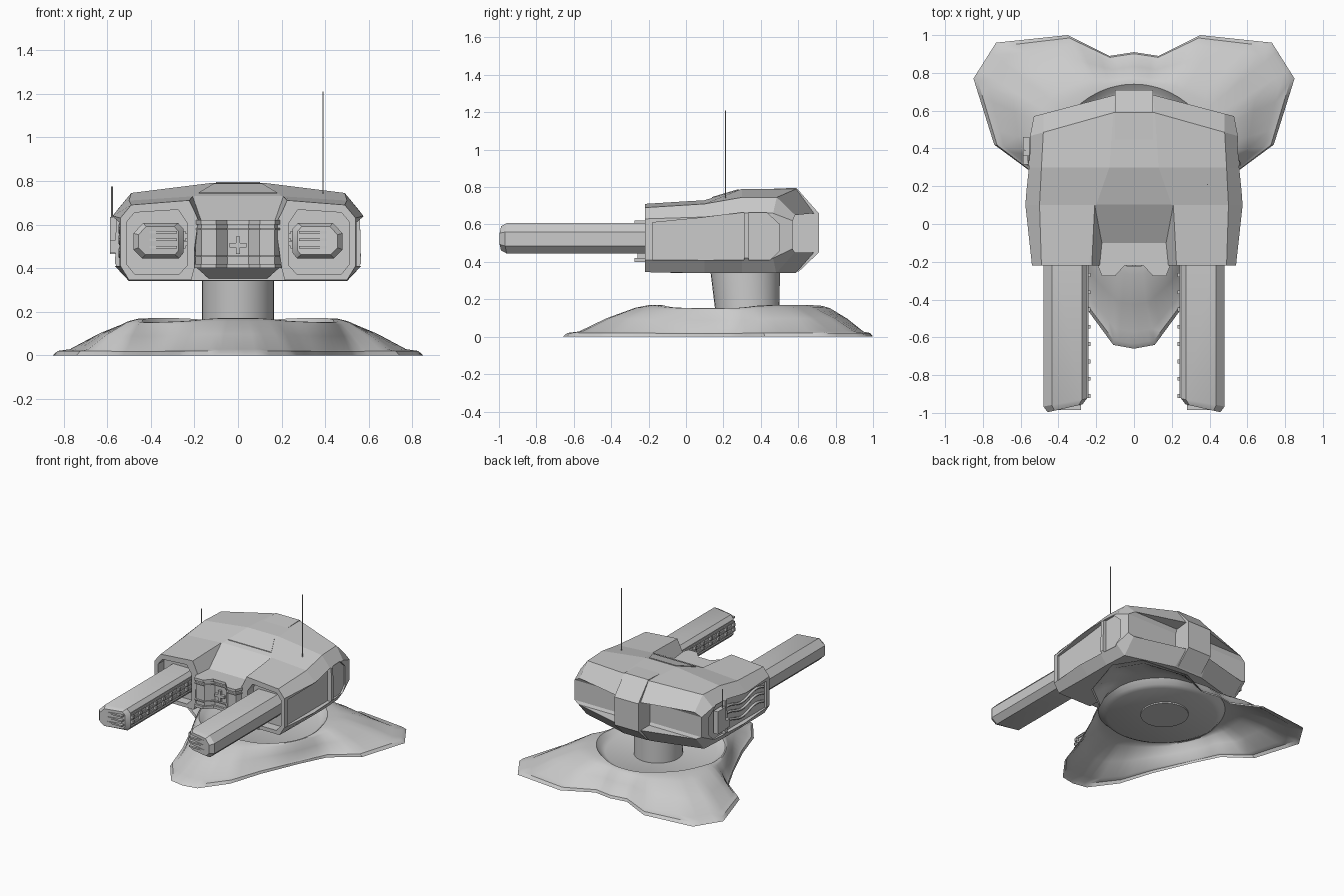
import bpy, bmesh, math
from mathutils import Vector

cube = bpy.data.objects.get("Cube")
if cube:
    bpy.data.objects.remove(cube, do_unlink=True)

grey = bpy.data.materials.new("light_grey")
grey.use_nodes = True
grey.diffuse_color = (0.6, 0.6, 0.6, 1)
grey.node_tree.nodes["Principled BSDF"].inputs["Base Color"].default_value = (0.6, 0.6, 0.6, 1)


def loft(name, loops, caps="ngon"):
    """Skin closed loops of points; caps: ngon, ladder, or last."""
    bm = bmesh.new()
    rings = [[bm.verts.new(p) for p in loop] for loop in loops]
    n = len(rings[0])
    for a, b in zip(rings, rings[1:]):
        for i in range(n):
            j = (i + 1) % n
            bm.faces.new((a[i], a[j], b[j], b[i]))
    for ring in ([rings[-1]] if caps == "last" else [rings[0], rings[-1]]):
        if caps == "ladder":
            for i in range(n // 2 - 1):
                bm.faces.new((ring[i], ring[i + 1], ring[n - 2 - i], ring[n - 1 - i]))
        else:
            bm.faces.new(ring)
    bmesh.ops.recalc_face_normals(bm, faces=bm.faces)
    mesh = bpy.data.meshes.new(name)
    bm.to_mesh(mesh)
    bm.free()
    mesh.materials.append(grey)
    obj = bpy.data.objects.new(name, mesh)
    bpy.context.collection.objects.link(obj)
    return obj


def prism(name, pts, axis, a, b):
    def place(p, h):
        return {"x": (h, p[0], p[1]), "y": (p[0], h, p[1]), "z": (p[0], p[1], h)}[axis]
    return loft(name, [[place(p, h) for p in pts] for h in (a, b)])


def box(name, c, s):
    x, y = s[0] / 2, s[1] / 2
    pts = [(c[0] - x, c[1] - y), (c[0] + x, c[1] - y), (c[0] + x, c[1] + y), (c[0] - x, c[1] + y)]
    return prism(name, pts, "z", c[2] - s[2] / 2, c[2] + s[2] / 2)


def mirrored(half):
    return half + [(-p[0],) + tuple(p[1:]) for p in reversed(half)]


def tube(name, points, radius):
    cu = bpy.data.curves.new(name, "CURVE")
    cu.dimensions = "3D"
    cu.bevel_depth = radius
    cu.bevel_resolution = 1
    cu.use_fill_caps = True
    sp = cu.splines.new("POLY")
    sp.points.add(len(points) - 1)
    for q, p in zip(sp.points, points):
        q.co = (*p, 1)
    cu.materials.append(grey)
    obj = bpy.data.objects.new(name, cu)
    bpy.context.collection.objects.link(obj)
    return obj


def activate(obj):
    bpy.ops.object.select_all(action="DESELECT")
    obj.select_set(True)
    bpy.context.view_layer.objects.active = obj


def smooth(obj, degrees):
    activate(obj)
    bpy.ops.object.shade_smooth_by_angle(angle=math.radians(degrees))


def cut(obj, cutter):
    cutter.hide_render = True
    mod = obj.modifiers.new("cut", "BOOLEAN")
    mod.operation = "DIFFERENCE"
    mod.solver = "EXACT"
    mod.object = cutter
    activate(obj)
    bpy.ops.object.modifier_apply(modifier=mod.name)
    bpy.data.objects.remove(cutter, do_unlink=True)


# Three-lobed hollow foot
half = [(0, .91), (.13, .89), (.35, 1), (.73, .96), (.85, .77), (.74, .42), (.55, .28),
        (.45, .08), (.33, -.2), (.25, -.45), (.11, -.64), (0, -.66)]
corners = [Vector(p) for p in half + [(-x, y) for x, y in reversed(half[1:-1])]]
outline = []
for a, b in zip(corners, corners[1:] + corners[:1]):
    outline += [a.lerp(b, k / 4) for k in range(4)]
centre = Vector((0, .3))
rings = []
for f, z in [(0, 0), (.05, .02), (.17, .028), (.45, .098), (.75, .155), (.88, .168), (1, .17)]:
    ring = []
    for p in outline:
        d = p - centre
        lobe = min(1, max(0, (d.length - .45) / .4))
        q = p.lerp(centre + d.normalized() * .44, f)
        ring.append((q.x, q.y, z * (.88 + .12 * lobe)))
    rings.append(ring)
for r, z in [(.41, .135), (.38, .12)]:
    rings.append([(*(centre + (p - centre).normalized() * r), z) for p in outline])
smooth(loft("foot", rings, "last"), 35)

# Column, leaning forward at the top
turn = [2 * math.pi * k / 32 for k in range(32)]
column = loft("column", [[(.165 * math.cos(t), cy + ry * math.sin(t), z) for t in turn]
                         for cy, ry, z in [(.33, .17, .11), (.315, .187, .37)]])
smooth(column, 40)

# Turret body: sections from front to back, bowed at the rear
sections = [
    (-.22, 0, [(.24, .345), (.5, .345), (.54, .41), (.54, .63), (.49, .69), (.24, .71)]),
    (.1, 0, [(.24, .34), (.5, .34), (.575, .42), (.575, .64), (.5, .71), (.2, .73)]),
    (.3, 0, [(.2, .34), (.5, .34), (.565, .42), (.56, .66), (.49, .745), (.13, .79)]),
    (.46, .16, [(.12, .34), (.49, .34), (.55, .42), (.55, .66), (.48, .745), (.11, .79)]),
    (.56, .15, [(.1, .45), (.49, .45), (.53, .47), (.53, .62), (.48, .65), (.1, .66)]),
]
body = loft("turret_body", [mirrored([(x, y + bow * (1 - x / .57), z) for x, z in pts])
                            for y, bow, pts in sections], "ladder")

# Open bay between the two gun pods
front = [(.24, .25), (.2, .4), (.2, .62), (.25, .735), (.25, .95)]
back = [(.24, -.1, .25), (.2, -.1, .4), (.17, -.1, .62), (.21, .11, .735), (.21, .11, .95)]
cut(body, loft("bay_cutter", [mirrored([(x, -.4, z) for x, z in front]), mirrored(back)], "ladder"))

pod = [(.235, .41), (.235, .61), (.275, .668), (.475, .655), (.512, .61), (.512, .42), (.475, .373), (.27, .373)]
panel = [(-.18, .41), (-.18, .61), (.08, .635), (.31, .665), (.31, .41)]
rear_panel = [(.335, .41), (.335, .665), (.43, .665), (.5, .6), (.5, .46), (.45, .41)]
for s in (1, -1):
    cut(body, prism("pod_cutter", [(s * x, z) for x, z in pod], "y", -.3, -.15))
    cut(body, prism("panel_cutter", panel, "x", s * .53, s * .7))
    cut(body, prism("rear_panel_cutter", rear_panel, "x", s * .535, s * .7))

# Hood plate and rear spine
loft("hood_plate", [[(s * x, y, z + h) for s, x, y, z in
                     [(1, .11, .28, .784), (1, .18, .14, .742), (-1, .18, .14, .742), (-1, .11, .28, .784)]]
                    for h in (-.003, .005)])
prism("rear_spine", [(.33, .785), (.59, .796), (.71, .66), (.71, .45), (.6, .345), (.5, .5)], "x", -.1, .1)

# Sensor block with zigzag face, flanges and chin
zig = [(0, -.22), (.05, -.22), (.1, -.275), (.17, -.275), (.2, -.2), (.2, -.05)]
zigzag = zig + [(-x, y) for x, y in reversed(zig[1:])]
inner = [(x * .98, y + .015) for x, y in zigzag]
prism("sensor_block", inner, "z", .41, .61)
for z, h in [(.4, .02), (.45, .008), (.575, .008), (.6, .02)]:
    prism("sensor_flange", zigzag, "z", z, z + h)
loft("chin", [[(-.2, -.2, .41), (.2, -.2, .41), (.2, 0, .41), (-.2, 0, .41)],
              [(-.12, -.08, .34), (.12, -.08, .34), (.12, 0, .34), (-.12, 0, .34)]])
box("sensor_bar", (0, -.21, .505), (.08, .03, .02))
box("sensor_post", (0, -.21, .505), (.02, .03, .08))

# Guns with inner rack teeth and slotted muzzles
gun = [(.27, .445), (.44, .445), (.48, .485), (.48, .56), (.435, .607), (.275, .607), (.25, .58), (.25, .47)]
for s in (1, -1):
    loops = []
    for y, k, skew in [(-.12, 1, 0), (-.925, 1, .18), (-.955, .8, .18)]:
        loops.append([(s * (.365 + (x - .365) * k), y - skew * (x - .25), .527 + (z - .527) * k)
                      for x, z in gun])
    barrel = loft("gun_barrel", loops, "ngon")
    smooth(barrel, 30)
    for z in (.495, .53, .565):
        box("rack_rail", (s * .248, -.54, z), (.012, .76, .012))
        box("muzzle_slat", (s * .345, -.955, z), (.13, .06, .012))
    for k in range(8):
        for z in (.512, .548):
            box("rack_tooth", (s * .243, -.27 - .0915 * k, z), (.024, .02, .022))

# Aerials, side box and pipes
tube("tall_aerial", [(.39, .21, .72), (.39, .21, 1.21)], .003)
tube("short_aerial", [(-.578, .39, .6), (-.578, .39, .775)], .004)
box("aerial_box", (-.57, .41, .55), (.035, .1, .17))
box("aerial_clip", (-.575, .34, .5), (.025, .05, .06))
for z in (.47, .53, .58):
    tube("side_pipe", [(-.54, -.15 + .03 * k, z + .018 * math.sin(k * .55)) for k in range(16)], .009)
